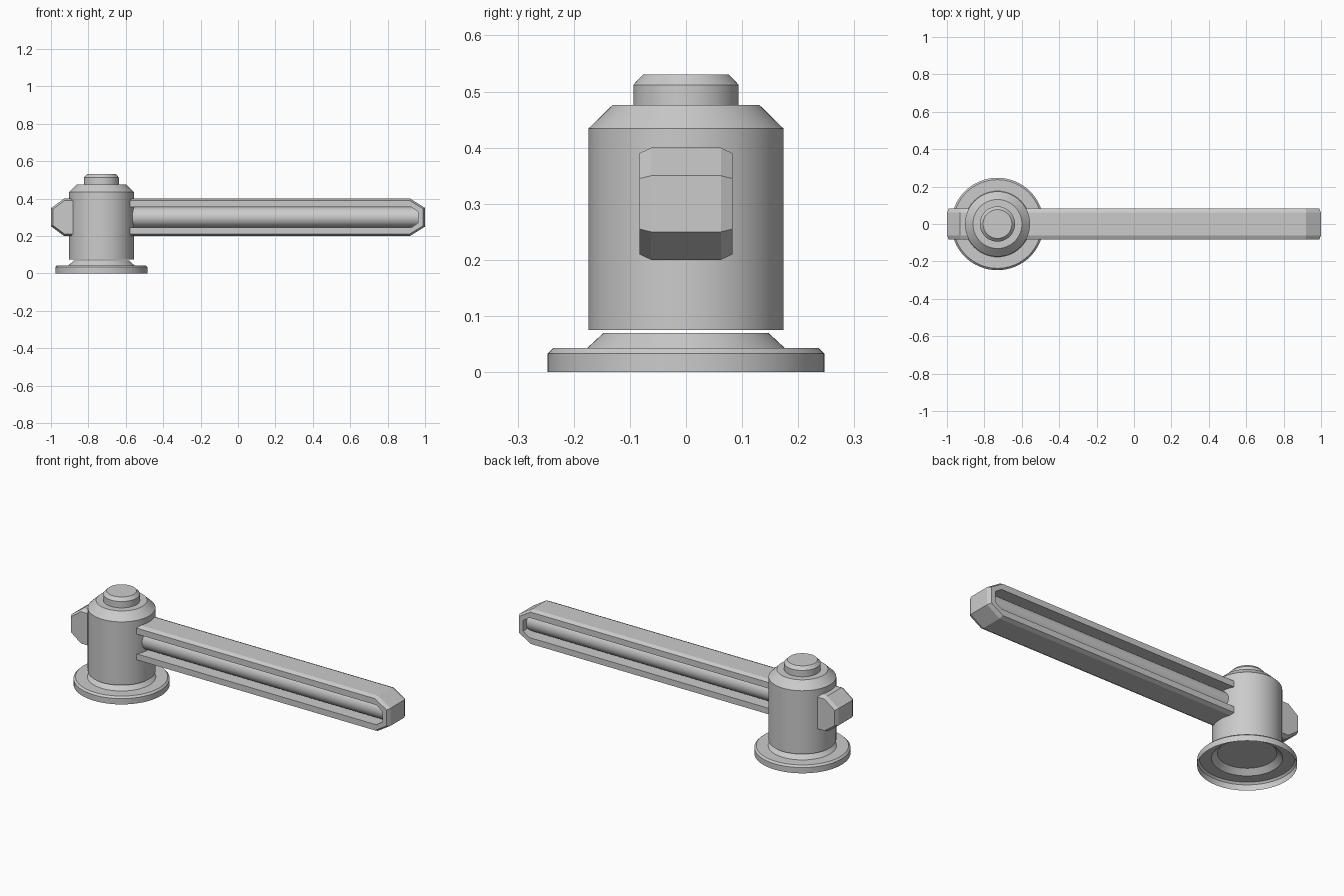
import bpy, bmesh
from math import pi, cos, sin, radians

if "Cube" in bpy.data.objects:
    bpy.data.objects.remove(bpy.data.objects["Cube"])

CX = -0.73   # axis of the post
CZ = 0.30    # centre height of the arm
SEG = 64


def make(name, verts, faces, fix_normals=True):
    mesh = bpy.data.meshes.new(name)
    mesh.from_pydata(verts, [], faces)
    if fix_normals:
        bm = bmesh.new()
        bm.from_mesh(mesh)
        bmesh.ops.recalc_face_normals(bm, faces=bm.faces)
        bm.to_mesh(mesh)
        bm.free()
    ob = bpy.data.objects.new(name, mesh)
    bpy.context.collection.objects.link(ob)
    return ob


def smooth(ob):
    bpy.ops.object.select_all(action='DESELECT')
    ob.select_set(True)
    bpy.context.view_layer.objects.active = ob
    bpy.ops.object.shade_smooth_by_angle(angle=radians(30))


def lathe(name, profile, cap_bottom):
    """Revolve (radius, z) points, bottom to top, around the post axis."""
    verts = [(CX + r * cos(2 * pi * j / SEG), r * sin(2 * pi * j / SEG), z)
             for r, z in profile for j in range(SEG)]
    faces = []
    for i in range(len(profile) - 1):
        for j in range(SEG):
            k = (j + 1) % SEG
            faces.append((i * SEG + j, i * SEG + k,
                          (i + 1) * SEG + k, (i + 1) * SEG + j))
    top = (len(profile) - 1) * SEG
    faces.append(tuple(range(top, top + SEG)))
    if cap_bottom:
        faces.append(tuple(reversed(range(SEG))))
    smooth(make(name, verts, faces, False))


def loft(name, rings, closed):
    """Join equal-length vertex rings; cap the first and last if not closed."""
    n, m = len(rings[0]), len(rings)
    verts = [p for ring in rings for p in ring]
    faces = []
    for i in range(m if closed else m - 1):
        a, b = i * n, ((i + 1) % m) * n
        for j in range(n):
            k = (j + 1) % n
            faces.append((a + j, a + k, b + k, b + j))
    if not closed:
        faces += [tuple(range(n)), tuple(range((m - 1) * n, m * n))]
    return make(name, verts, faces)


def mirrored(upper):
    """Complete an (x, half-height) outline with its lower half."""
    return ([(x, CZ + h) for x, h in upper] +
            [(x, CZ - h) for x, h in reversed(upper)])


# base flange, a thin shell open underneath
lathe("base_flange", [(0.247, 0), (0.247, 0.033), (0.237, 0.043),
                      (0.176, 0.043), (0.147, 0.07)], False)

# post body with its top button
lathe("post", [(0.174, 0.075), (0.174, 0.434), (0.131, 0.476), (0.094, 0.476),
               (0.094, 0.512), (0.077, 0.53)], True)

# arm frame: a chamfered section swept round the slot
outer = mirrored([(CX, 0.10), (0.92, 0.10), (1.0, 0.05)])
bevel = mirrored([(CX, 0.09), (0.917, 0.09), (0.99, 0.045)])
inner = mirrored([(CX, 0.056), (0.925, 0.056), (0.963, 0.03)])
rings = []
for o, b, i in zip(outer, bevel, inner):
    section = ((o, -0.062), (b, -0.083), (i, -0.083),
               (i, 0.083), (b, 0.083), (o, 0.062))
    rings.append([(p[0], y, p[1]) for p, y in section])
loft("arm_frame", rings, False)

# stub of the arm behind the post
outer = mirrored([(CX, 0.10), (-0.93, 0.10), (-1.0, 0.048)])
bevel = mirrored([(CX, 0.09), (-0.927, 0.09), (-0.99, 0.043)])
loft("arm_stub", [[(x, y, z) for x, z in pts] for pts, y in
                  ((bevel, -0.083), (outer, -0.062),
                   (outer, 0.062), (bevel, 0.083))], False)

# round rod lying in the slot
circle = [(0.054 * cos(2 * pi * j / 32), CZ + 0.054 * sin(2 * pi * j / 32))
          for j in range(32)]
smooth(loft("arm_rod", [[(x, y, z) for y, z in circle]
                        for x in (CX, 0.966)], False))
